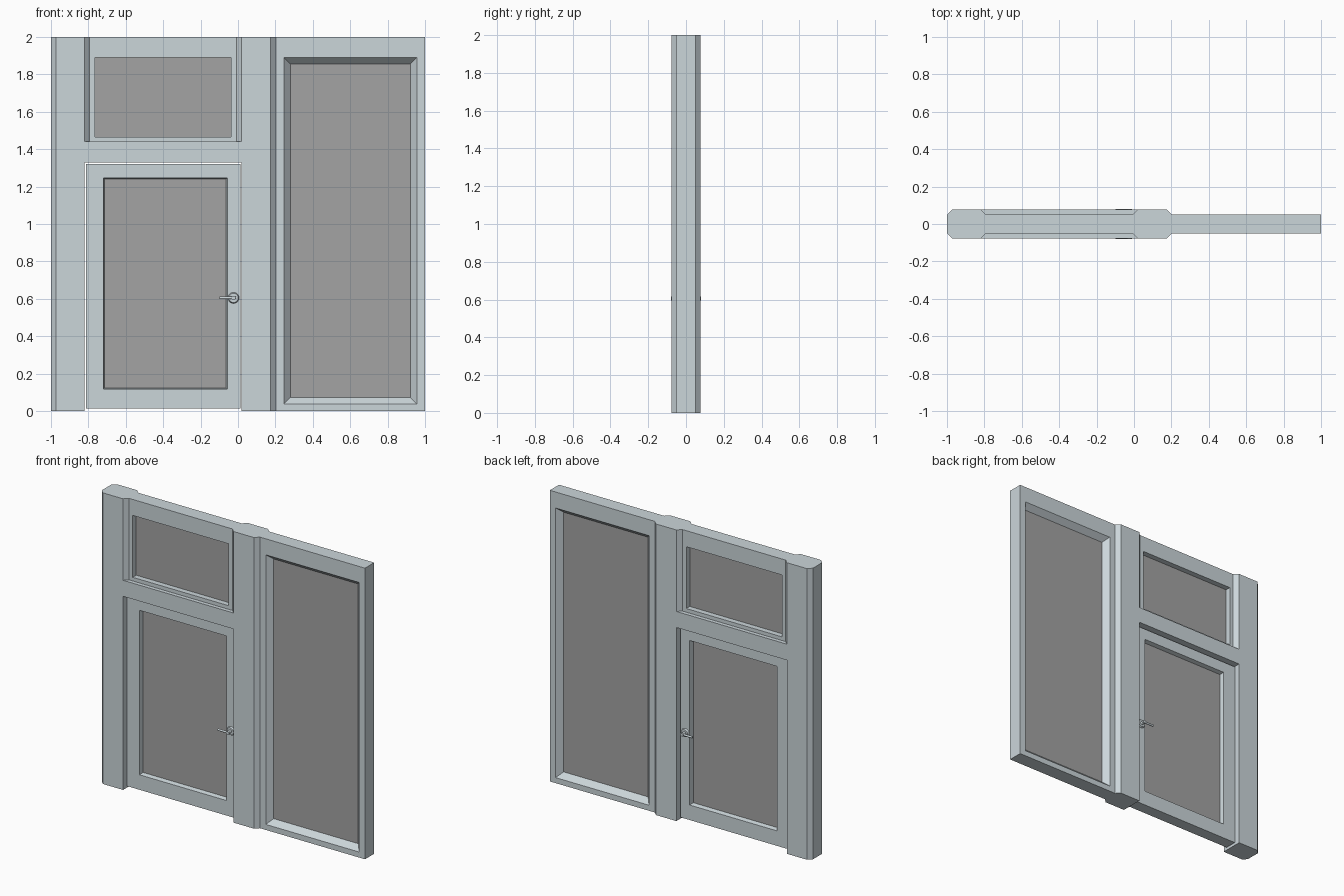
import bpy, bmesh, math
from mathutils import Matrix

if "Cube" in bpy.data.objects:
    bpy.data.objects.remove(bpy.data.objects["Cube"])

T, P, D, G = 0.077, 0.05, 0.041, 0.012   # half depths: posts, panels, door, glass


def material(name, c):
    m = bpy.data.materials.new(name)
    m.diffuse_color = (*c, 1)
    m.use_nodes = True
    m.node_tree.nodes["Principled BSDF"].inputs["Base Color"].default_value = m.diffuse_color
    return m


FRAME = material("pale_grey_frame", (0.60, 0.67, 0.70))
GLASS = material("grey_glass", (0.37, 0.37, 0.37))


def finish(name, bm, mat):
    bmesh.ops.recalc_face_normals(bm, faces=bm.faces[:])
    me = bpy.data.meshes.new(name)
    bm.to_mesh(me)
    bm.free()
    me.materials.append(mat)
    ob = bpy.data.objects.new(name, me)
    bpy.context.collection.objects.link(ob)
    return ob


def prism(name, half, z0, z1, mat=FRAME):
    """Upright prism; half profile (x, y>0) is mirrored to the front."""
    pts = half + [(x, -y) for x, y in reversed(half)]
    bm = bmesh.new()
    base = bm.faces.new([bm.verts.new((x, y, z0)) for x, y in pts])
    ext = bmesh.ops.extrude_face_region(bm, geom=[base], use_keep_orig=True)
    for g in ext["geom"]:
        if isinstance(g, bmesh.types.BMVert):
            g.co.z = z1
    return finish(name, bm, mat)


def window(name, outer, opening, slope, depth):
    """Rectangular frame with a sloped opening, plus a glass pane."""
    x0, x1, z0, z1 = opening
    inner = (x0 + slope, x1 - slope, z0 + slope, z1 - slope)
    rings = [(outer, -depth), (opening, -depth), (inner, -G),
             (inner, G), (opening, depth), (outer, depth)]
    bm = bmesh.new()
    loops = []
    for (a, b, c, d), y in rings:
        loops.append([bm.verts.new((x, y, z)) for x, z in
                      ((a, c), (b, c), (b, d), (a, d))])
    for i in range(6):
        p, q = loops[i], loops[(i + 1) % 6]
        if i == 2:
            continue                      # the pane fills this band
        for k in range(4):
            n = (k + 1) % 4
            bm.faces.new((p[k], p[n], q[n], q[k]))
    finish(name + "_frame", bm, FRAME)
    a, b, c, d = inner
    prism(name + "_glass", [(a, G), (b, G)], c, d, GLASS)


# Posts: square beside the door, chamfered beside the top window
prism("left_post_lower", [(-1, P), (-0.973, T), (-0.82, T)], 0, 1.44)
prism("left_post_upper", [(-1, P), (-0.973, T), (-0.82, T), (-0.793, P)], 1.44, 2)
prism("middle_post_lower", [(0.02, T), (0.175, T), (0.202, P)], 0, 1.44)
prism("middle_post_upper", [(-0.007, P), (0.02, T), (0.175, T), (0.202, P)], 1.44, 2)

# Beam over the door
prism("door_beam", [(-0.82, T), (0.02, T)], 1.33, 1.44)

# Windows and door leaf
window("side_window", (0.202, 1, 0, 2), (0.246, 0.956, 0.038, 1.89), 0.034, P)
window("top_window", (-0.793, -0.007, 1.44, 2), (-0.765, -0.037, 1.465, 1.89), 0.0, P)
window("door", (-0.814, 0.013, 0.014, 1.322), (-0.72, -0.057, 0.117, 1.247), 0.007, D)


# Door handles on both sides
def rod(bm, r1, r2, length, mat):
    bmesh.ops.create_cone(bm, cap_ends=True, segments=16, radius1=r1,
                          radius2=r2, depth=length, matrix=mat)


for side, label in ((-1, "front"), (1, "back")):
    bm = bmesh.new()
    turn = Matrix.Rotation(-side * math.pi / 2, 4, 'X')
    hx, hz = -0.024, 0.605
    rod(bm, 0.03, 0.025, 0.01, Matrix.Translation((hx, side * (D + 0.005), hz)) @ turn)
    rod(bm, 0.011, 0.011, 0.034, Matrix.Translation((hx, side * (D + 0.022), hz)) @ turn)
    rod(bm, 0.007, 0.007, 0.088, Matrix.Translation((-0.056, side * 0.072, hz))
        @ Matrix.Rotation(math.pi / 2, 4, 'Y'))
    ob = finish(label + "_handle", bm, FRAME)
    bpy.context.view_layer.objects.active = ob
    bpy.ops.object.select_all(action='DESELECT')
    ob.select_set(True)
    bpy.ops.object.shade_smooth_by_angle(angle=math.radians(35))
